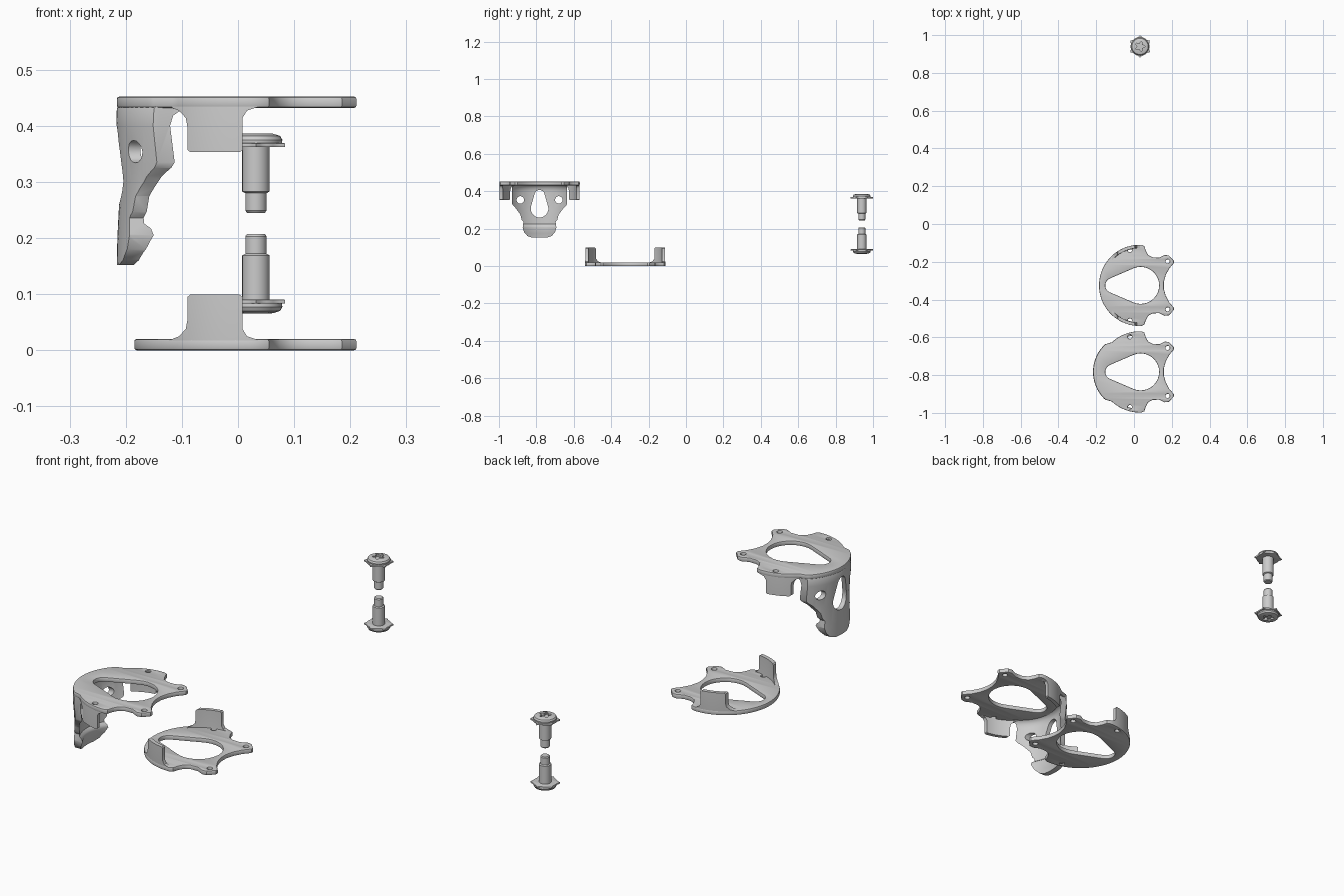
import bpy, bmesh
from math import sin, cos, pi, acos, atan2
from mathutils import Matrix

if "Cube" in bpy.data.objects:
    bpy.data.objects.remove(bpy.data.objects["Cube"])

H = 0.452          # height of the mirrored stack (upper parts are flipped lower parts)
AXES = {'z': Matrix.Identity(4),
        'x': Matrix(((0, 0, 1, 0), (1, 0, 0, 0), (0, 1, 0, 0), (0, 0, 0, 1))),
        'y': Matrix(((1, 0, 0, 0), (0, 0, -1, 0), (0, 1, 0, 0), (0, 0, 0, 1)))}


def add(name, mesh):
    ob = bpy.data.objects.new(name, mesh)
    bpy.context.collection.objects.link(ob)
    return ob


def bake(ob):
    """Replace an object by its evaluated, welded mesh."""
    dg = bpy.context.evaluated_depsgraph_get()
    me = bpy.data.meshes.new_from_object(ob.evaluated_get(dg))
    name = ob.name
    bpy.data.objects.remove(ob)
    bm = bmesh.new()
    bm.from_mesh(me)
    bmesh.ops.remove_doubles(bm, verts=bm.verts, dist=1e-5)
    bmesh.ops.recalc_face_normals(bm, faces=bm.faces)
    bm.to_mesh(me)
    bm.free()
    return add(name, me)


def prism(name, loops, lo, hi, bevel=0, axis='z'):
    """Extrude outline (first loop) with holes (other loops) along an axis."""
    cu = bpy.data.curves.new(name, 'CURVE')
    cu.dimensions, cu.fill_mode = '2D', 'BOTH'
    cu.extrude = (hi - lo) / 2 - bevel
    cu.bevel_depth, cu.offset, cu.bevel_resolution = bevel, -bevel, 1
    for loop in loops:
        sp = cu.splines.new('POLY')
        sp.points.add(len(loop) - 1)
        for p, (u, v) in zip(sp.points, loop):
            p.co = (u, v, 0, 1)
        sp.use_cyclic_u = True
    ob = bake(add(name, cu))
    ob.data.transform(AXES[axis] @ Matrix.Translation((0, 0, (lo + hi) / 2)))
    return ob


def lathe(name, profile, cx, spans, n):
    """Sweep a closed (r, z) profile about a vertical axis over angle spans."""
    bm = bmesh.new()
    for a0, a1 in spans:
        full = a1 - a0 > 6.28
        rings = []
        for i in range(n if full else n + 1):
            a = a0 + (a1 - a0) * i / n
            rings.append([bm.verts.new((cx + r * cos(a), r * sin(a), z)) for r, z in profile])
        pairs = list(zip(rings, rings[1:])) + ([(rings[-1], rings[0])] if full else [])
        k = len(profile)
        for p, q in pairs:
            for j in range(k - 1 if full else k):
                bm.faces.new((p[j], q[j], q[(j + 1) % k], p[(j + 1) % k]))
        if not full:
            bm.faces.new(rings[0])
            bm.faces.new(rings[-1])
    bmesh.ops.remove_doubles(bm, verts=bm.verts, dist=1e-6)
    bmesh.ops.recalc_face_normals(bm, faces=bm.faces)
    me = bpy.data.meshes.new(name)
    bm.to_mesh(me)
    bm.free()
    return add(name, me)


def boolean(ob, cutter, op):
    m = ob.modifiers.new('cut', 'BOOLEAN')
    m.operation, m.object, m.solver = op, cutter, 'EXACT'
    ob = bake(ob)
    bpy.data.objects.remove(cutter)
    return ob


def place(ob, x, y, flip=False):
    m = Matrix.Translation((x, y, 0))
    if flip:
        m = m @ Matrix.Translation((0, 0, H)) @ Matrix.Scale(-1, 4, (0, 0, 1))
    ob.data.transform(m)
    if flip:
        ob.data.flip_normals()


def circle(x, y, r, n=16):
    return [(x + r * cos(2 * pi * i / n), y + r * sin(2 * pi * i / n)) for i in range(n)]


def egg(p, rp, q, rq, n=20):
    """Outline of the hull around a big circle p and a small circle q."""
    dx, dy = q[0] - p[0], q[1] - p[1]
    a, d = atan2(dy, dx), (dx * dx + dy * dy) ** .5
    t = acos((rp - rq) / d)
    big = [a + t + (2 * pi - 2 * t) * i / n for i in range(n + 1)]
    small = [a - t + 2 * t * i / 10 for i in range(11)]
    return ([(p[0] + rp * cos(b), p[1] + rp * sin(b)) for b in big] +
            [(q[0] + rq * cos(b), q[1] + rq * sin(b)) for b in small])


def mirrored(half, axis):
    s = (1, -1) if axis == 'v' else (-1, 1)
    return half + [(u * s[0], v * s[1]) for u, v in reversed(half)]


def plate_outline(wide):
    half = []
    for i in range(24):
        a = pi - (pi / 2) * (i + .5) / 24
        x, y = .03 + .215 * cos(a), .215 * sin(a)
        if wide and y < .148:                       # bulge where the wall hangs
            x = -.017 - (.199 ** 2 - y * y) ** .5
        half.append((x, y))
    half += [(.04, .215), (.055, .208), (.062, .185), (.075, .161), (.1, .148), (.135, .147),
             (.163, .161), (.185, .158), (.211, .13), (.211, .118), (.187, .09),
             (.168, .055), (.158, .018)]
    return mirrored(half, 'v')


# Spoked plates, each with two curved tabs
for label, yc, up in (('lower', -.325, False), ('upper', -.783, True)):
    holes = [egg((.035, 0), .098, (-.112, 0), .04)]
    for s in (1, -1):
        holes += [circle(.178, s * .127, .011), circle(-.022, s * .186, .011)]
    place(prism(label + '_plate', [plate_outline(up)] + holes, 0, .02, .004), 0, yc, up)

    tabs = lathe(label + '_tabs', [(.196, .004), (.213, .004), (.2145, .02), (.2145, .1),
                                   (.198, .1), (.198, .03)],
                 .03, [(1.45, 2.45), (-2.45, -1.45)], 20)
    shape = [(-.125, .006), (-.125, .017), (-.105, .025), (-.093, .038), (-.09, .055),
             (-.09, .095), (-.085, .099), (.003, .099), (.008, .095), (.008, .038),
             (.016, .025), (.04, .017), (.04, .006)]
    tabs = boolean(tabs, prism('tab_cutter', [shape], -.4, .4, 0, 'y'), 'INTERSECT')
    place(tabs, 0, yc, up)

# Curved hanging wall with an egg window, two round holes and a hooked foot
section = [(.199, .15), (.198, .2), (.193, .3), (.2, .4), (.199, .43), (.192, .445), (.183, .4515),
           (.155, .4515), (.155, .436), (.168, .431), (.178, .418), (.181, .4), (.174, .3),
           (.174, .226), (.164, .217), (.161, .205), (.170, .175), (.174, .15)]
wall = lathe('hanging_wall', section, -.017, [(pi - 1.1, pi + 1.1)], 28)
half = [(.148, .46), (.148, .335), (.143, .325), (.128, .31), (.102, .275), (.095, .247),
        (.086, .236), (.09, .205), (.082, .18), (.064, .16), (.04, .152)]
windows = [egg((0, .307), .047, (0, .38), .027)] + [circle(s * .103, .354, .02) for s in (1, -1)]
wall = boolean(wall, prism('wall_cutter', [mirrored(half, 'u')] + windows, -.4, 0, 0, 'x'), 'INTERSECT')
place(wall, 0, -.783)

# Stepped screws facing each other, with pointed washers
for label, flip in (('upper', False), ('lower', True)):
    screw = lathe(label + '_screw', [(0, .245), (.016, .245), (.019, .249), (.019, .28), (.0245, .283),
                                     (.0245, .362), (.046, .364), (.047, .375), (.043, .382),
                                     (.03, .386), (0, .387)], 0, [(0, 2 * pi)], 32)
    star = [((.02 + .006 * cos(5 * a)) * cos(a), (.02 + .006 * cos(5 * a)) * sin(a))
            for a in (2 * pi * i / 40 for i in range(40))]
    screw = boolean(screw, prism('recess_cutter', [star], .375, .4), 'DIFFERENCE')
    place(screw, .032, .94, flip)
    rim = []
    for i in range(48):
        a = 2 * pi * i / 48
        r = .05 + .01 * max(0, cos(6 * (a - pi / 6))) ** 3
        rim.append((r * cos(a), r * sin(a)))
    place(prism(label + '_washer', [rim], .362, .369, .001), .032, .94, flip)

# Smooth shading with crisp edges
bpy.ops.object.select_all(action='SELECT')
bpy.context.view_layer.objects.active = bpy.context.selected_objects[0]
bpy.ops.object.shade_smooth_by_angle(angle=.6)
